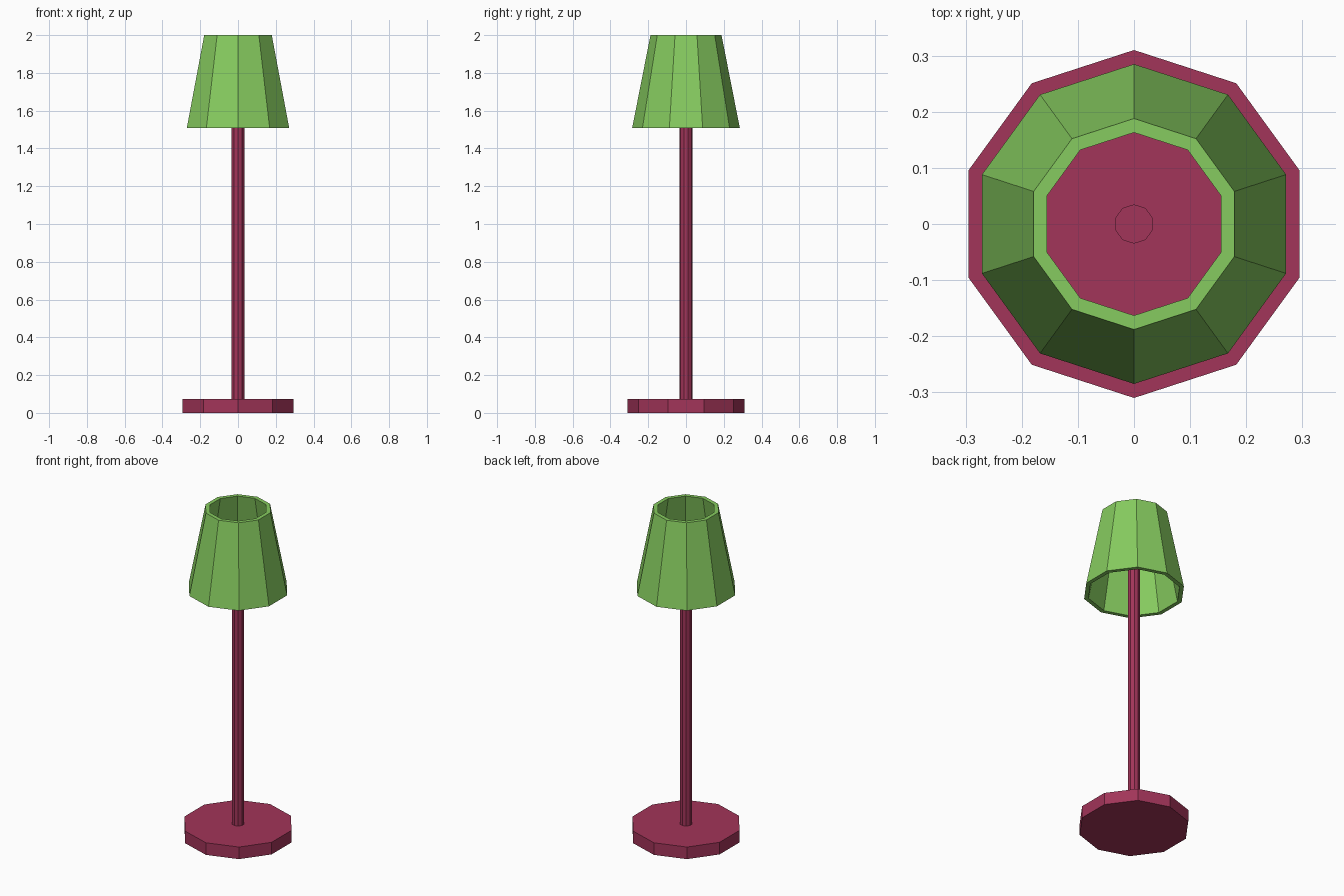
import bpy, bmesh
from math import cos, sin, pi

if "Cube" in bpy.data.objects:
    bpy.data.objects.remove(bpy.data.objects["Cube"])

SIDES = 10


def material(name, colour):
    mat = bpy.data.materials.new(name)
    mat.diffuse_color = colour
    mat.use_nodes = True
    mat.node_tree.nodes["Principled BSDF"].inputs["Base Color"].default_value = mat.diffuse_color
    return mat


def lathe(name, profile, mat, closed=False):
    """Spin an (r, z) profile into a faceted solid with a corner facing the front."""
    bm = bmesh.new()
    rings = []
    for r, z in profile:
        angles = [pi / 2 + 2 * pi * i / SIDES for i in range(SIDES)]
        rings.append([bm.verts.new((r * cos(a), r * sin(a), z)) for a in angles])
    pairs = list(zip(rings, rings[1:]))
    if closed:
        pairs.append((rings[-1], rings[0]))
    else:
        bm.faces.new(rings[0])
        bm.faces.new(rings[-1])
    for low, high in pairs:
        for i in range(SIDES):
            j = (i + 1) % SIDES
            bm.faces.new((low[i], low[j], high[j], high[i]))
    bmesh.ops.recalc_face_normals(bm, faces=bm.faces)
    mesh = bpy.data.meshes.new(name)
    bm.to_mesh(mesh)
    bm.free()
    mesh.materials.append(mat)
    obj = bpy.data.objects.new(name, mesh)
    bpy.context.collection.objects.link(obj)
    return obj


red = material("red", (0.36, 0.035, 0.1, 1))
green = material("green", (0.24, 0.6, 0.115, 1))

# Foot and pole
lathe("base", [(0.31, 0), (0.31, 0.074)], red)
lathe("pole", [(0.035, 0.074), (0.035, 1.75)], red)

# Hollow tapered shade with thickness, open at both ends
lathe("shade", [(0.285, 1.508), (0.188, 2.0), (0.163, 2.0), (0.26, 1.508)],
      green, closed=True)
